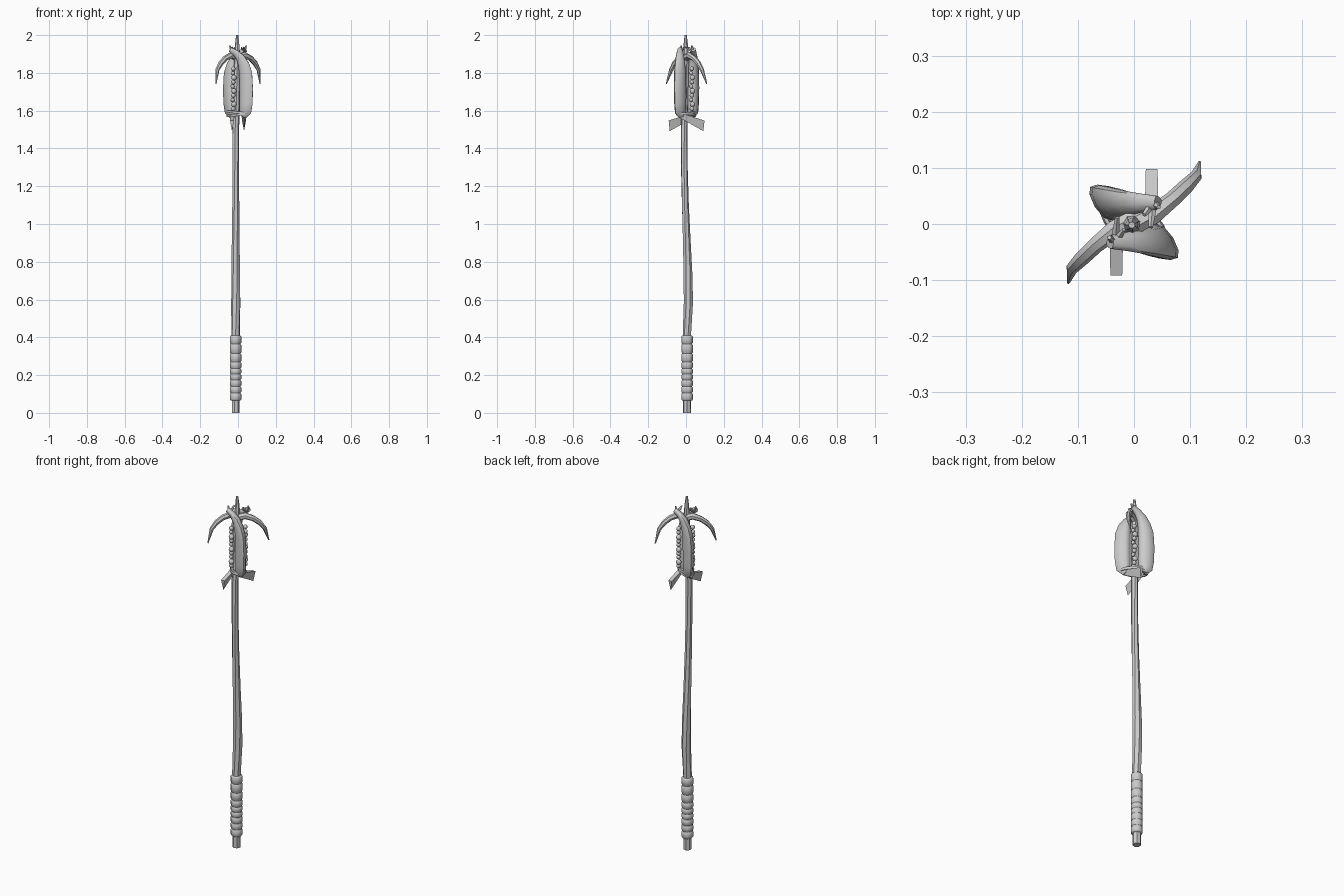
import bpy, bmesh, math
from mathutils import Vector, Matrix

if "Cube" in bpy.data.objects:
    bpy.data.objects.remove(bpy.data.objects["Cube"])

TURN = Matrix.Translation((0, 0.003, 0)) @ Matrix.Rotation(math.pi, 4, 'Z') @ Matrix.Translation((0, -0.003, 0))


def finish(name, bm, angle=40):
    bmesh.ops.recalc_face_normals(bm, faces=bm.faces)
    me = bpy.data.meshes.new(name)
    bm.to_mesh(me)
    bm.free()
    ob = bpy.data.objects.new(name, me)
    bpy.context.collection.objects.link(ob)
    bpy.ops.object.select_all(action='DESELECT')
    ob.select_set(True)
    bpy.context.view_layer.objects.active = ob
    bpy.ops.object.shade_smooth_by_angle(angle=math.radians(angle))
    return ob


def twin(ob):
    """Second copy, half a turn round the staff."""
    other = ob.copy()
    other.name = ob.name + "_opposite"
    other.matrix_world = TURN
    bpy.context.collection.objects.link(other)


def loft(name, stations, sides=8, hint=(1, 0, 0), edge=0.0, twist=0.0, angle=40):
    """Closed tube; each station is x, y, z, radius a, radius b. edge sharpens the +a side."""
    bm = bmesh.new()
    pts = [Vector(s[:3]) for s in stations]
    rings = []
    for i, s in enumerate(stations):
        t = (pts[min(i + 1, len(pts) - 1)] - pts[max(i - 1, 0)]).normalized()
        a = Vector(hint)
        a = (a - t * a.dot(t)).normalized()
        b = t.cross(a)
        ring = []
        for k in range(sides):
            w = 2 * math.pi * k / sides + (0 if edge else twist * i)
            off = a * s[3] * math.cos(w) + b * s[4] * math.sin(w) * (1 - edge * math.cos(w))
            ring.append(bm.verts.new(pts[i] + off))
        rings.append(ring)
    for r0, r1 in zip(rings, rings[1:]):
        for k in range(sides):
            n = (k + 1) % sides
            bm.faces.new((r0[k], r0[n], r1[n], r1[k]))
    bm.faces.new(rings[0])
    bm.faces.new(rings[-1])
    return finish(name, bm, angle)


def rod(name, pts, **kw):
    return loft(name, [(*p, p[3]) for p in pts], **kw)


# Gently crooked wooden shaft, running up to the top spike
rod("shaft", [(-.013, .006, 0, .022), (-.013, .006, .25, .022), (-.013, .006, .42, .023),
              (-.011, .013, .58, .025), (-.011, .011, .72, .024), (-.012, .003, .92, .021),
              (-.012, -.004, 1.1, .019), (-.012, -.009, 1.3, .018), (-.012, -.01, 1.5, .018),
              (-.008, -.006, 1.65, .018), (-.004, 0, 1.88, .017), (-.004, -.001, 1.95, .012),
              (-.004, -.002, 2.0, .006)], sides=7, twist=.12)

# Wrapped grip made of bulging bands
bands = [.065, .105, .14, .175, .205, .235, .27, .315, .365, .41]
grip = []
for z0, z1 in zip(bands, bands[1:]):
    e = .006
    grip += [(-.013, .006, z0 + .0005, .026), (-.013, .006, z0 + e, .0305),
             (-.013, .006, z1 - e, .0305), (-.013, .006, z1 - .0005, .026)]
rod("grip", grip, sides=12, angle=60)

# Broad head lobes that sweep over and cross at the top
twin(loft("head_lobe", [(.03, -.024, 1.572, .02, .018), (.041, -.033, 1.595, .036, .024),
                        (.045, -.034, 1.64, .040, .026), (.046, -.035, 1.72, .041, .027),
                        (.043, -.035, 1.80, .039, .026), (.032, -.035, 1.845, .033, .024),
                        (.014, -.034, 1.882, .025, .020), (-.012, -.033, 1.908, .018, .016),
                        (-.042, -.033, 1.925, .012, .013)],
          sides=10, hint=(.79, -.61, 0), edge=.35, angle=50))

# Splintered tips of the lobes
for i, tip in enumerate([(-.03, .012, 1.936), (-.044, -.024, 1.945), (-.018, -.01, 1.935)]):
    twin(rod(f"splinter_{i}", [(-.034, -.032, 1.912, .009), (*tip, .004)], sides=5, hint=(.3, 1, .2)))

# Drooping side claws
twin(rod("claw", [(0, 0, 1.88, .02), (.035, .016, 1.893, .018), (.068, .043, 1.876, .015),
                  (.092, .066, 1.85, .014), (.110, .085, 1.815, .011), (.117, .110, 1.742, .003)],
         sides=7, hint=(-.6, .8, 0)))

# Bead strings in the gaps between the lobes
bm = bmesh.new()
for i in range(10):
    z = 1.61 + i * .0235
    r = (.012, .0145, .011)[i % 3]
    wob = .004 * math.sin(i * 2.1)
    bmesh.ops.create_uvsphere(bm, u_segments=10, v_segments=6, radius=r,
                              matrix=Matrix.Translation((-.025 + wob, -.025 - wob, z)))
twin(finish("bead_string", bm, 60))

# Cord lashing under the head
for i, (z, tilt) in enumerate([(1.578, .12), (1.59, -.1)]):
    loop = bmesh.new()
    ring = []
    for k in range(20):
        w = 2 * math.pi * k / 20
        c = Vector((.79, -.61, 0)) * math.cos(w) * .066 + Vector((.61, .79, 0)) * math.sin(w) * .033
        c.z = z + tilt * c.x
        n = Vector((c.x, c.y, 0)).normalized()
        ring.append([loop.verts.new(c + .007 * (n * math.cos(q) + Vector((0, 0, math.sin(q)))))
                     for q in (2 * math.pi * j / 6 for j in range(6))])
    for k in range(20):
        for j in range(6):
            a, b, m = ring[k], ring[(k + 1) % 20], (j + 1) % 6
            loop.faces.new((a[j], b[j], b[m], a[m]))
    finish(f"lashing_{i}", loop, 60)

# Wedge-shaped cloth tails hanging from the lashing
bm = bmesh.new()
front = [bm.verts.new(p) for p in [(.018, -.03, 1.588), (.045, -.03, 1.588), (.033, -.03, 1.56)]]
back = [bm.verts.new(p) for p in [(.021, .098, 1.548), (.042, .098, 1.548), (.032, .092, 1.492)]]
bm.faces.new(front)
bm.faces.new(back)
for k in range(3):
    bm.faces.new((front[k], front[(k + 1) % 3], back[(k + 1) % 3], back[k]))
twin(finish("cloth_tail", bm, 30))
